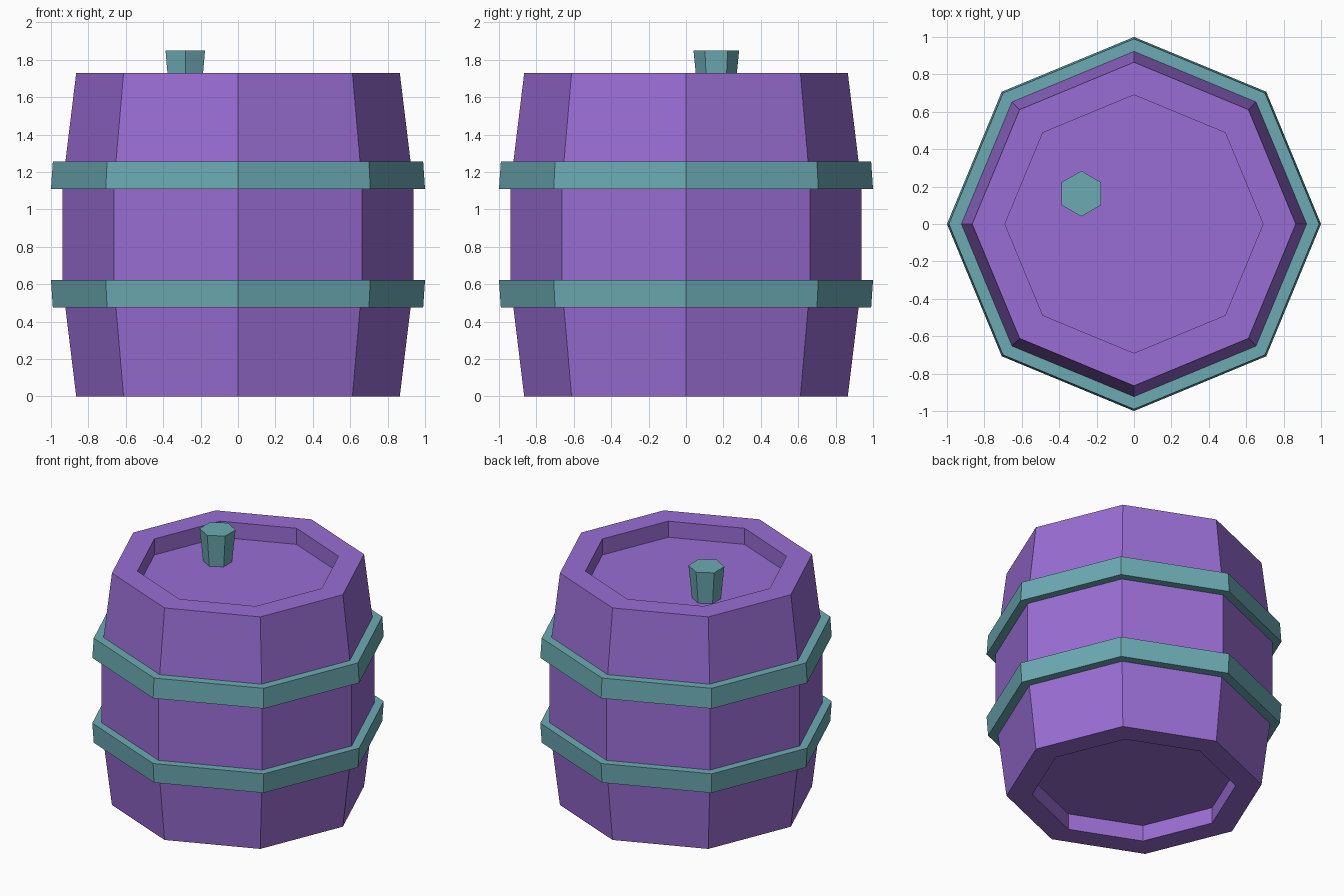
import bpy, bmesh, math

if "Cube" in bpy.data.objects:
    bpy.data.objects.remove(bpy.data.objects["Cube"])


def material(name, rgb):
    m = bpy.data.materials.new(name)
    m.diffuse_color = (*rgb, 1)
    m.use_nodes = True
    m.node_tree.nodes["Principled BSDF"].inputs["Base Color"].default_value = m.diffuse_color
    return m


def lathe(name, profile, sides, mat, start=0.0, centre=(0, 0), ring=False):
    """Revolve (radius, z) points; cap both ends, or close the profile as a ring."""
    bm = bmesh.new()
    loops = []
    for r, z in profile:
        angles = [start + 2 * math.pi * i / sides for i in range(sides)]
        loops.append([bm.verts.new((centre[0] + r * math.cos(a),
                                    centre[1] + r * math.sin(a), z)) for a in angles])
    pairs = list(zip(loops, loops[1:]))
    if ring:
        pairs.append((loops[-1], loops[0]))
    else:
        bm.faces.new(loops[0])
        bm.faces.new(loops[-1])
    for a, b in pairs:
        for i in range(sides):
            j = (i + 1) % sides
            bm.faces.new((a[i], a[j], b[j], b[i]))
    bmesh.ops.recalc_face_normals(bm, faces=bm.faces)
    mesh = bpy.data.meshes.new(name)
    bm.to_mesh(mesh)
    bm.free()
    mesh.materials.append(mat)
    obj = bpy.data.objects.new(name, mesh)
    bpy.context.collection.objects.link(obj)
    return obj


purple = material("purple_wood", (0.32, 0.155, 0.66))
teal = material("teal_metal", (0.147, 0.407, 0.448))

H = 1.73       # body height
DEPTH = 0.12   # recess depth at both ends

# Barrel body with a recessed lid and base
half = [(0.69, DEPTH), (0.69, 0), (0.865, 0), (0.938, 0.6)]
body = half + [(r, H - z) for r, z in reversed(half)]
lathe("barrel_body", body, 8, purple)

# Two hoops, mirrored about the middle
hoop = [(0.91, 0.475), (0.99, 0.475), (1.0, 0.622), (0.91, 0.622)]
lathe("lower_hoop", hoop, 8, teal, ring=True)
lathe("upper_hoop", [(r, H - z) for r, z in hoop], 8, teal, ring=True)

# Tapered stopper standing on the lid
lathe("stopper", [(0.098, H - DEPTH), (0.122, 1.85)], 6, teal,
      start=math.pi / 6, centre=(-0.282, 0.162))
